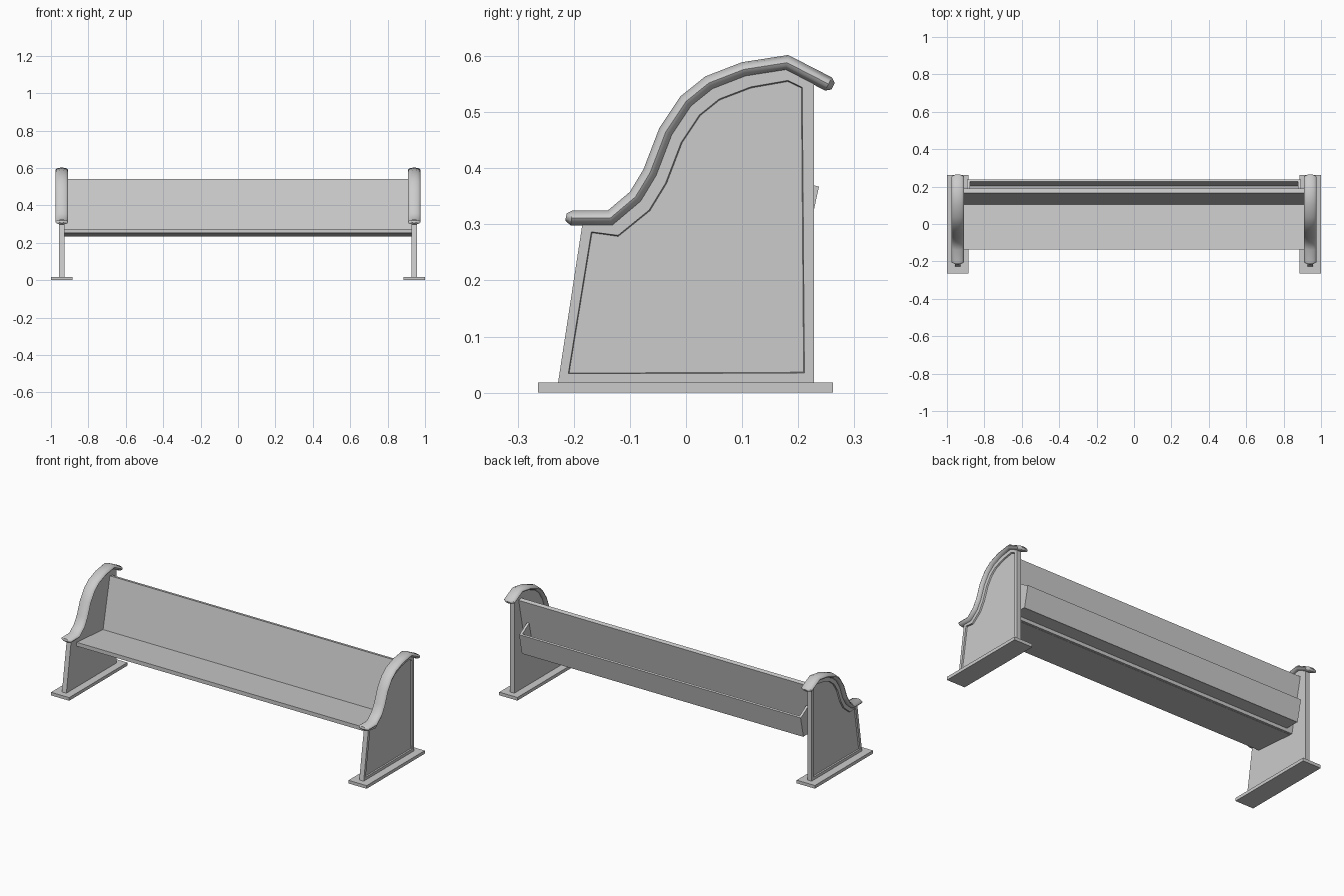
import bpy, bmesh, math
from mathutils import Vector

cube = bpy.data.objects.get("Cube")
if cube:
    bpy.data.objects.remove(cube, do_unlink=True)

grey = bpy.data.materials.new("plain grey")
grey.use_nodes = True
tone = (0.6, 0.6, 0.6, 1)
grey.diffuse_color = tone
grey.node_tree.nodes["Principled BSDF"].inputs["Base Color"].default_value = tone


def finish(name, bm):
    bmesh.ops.recalc_face_normals(bm, faces=bm.faces[:])
    mesh = bpy.data.meshes.new(name)
    bm.to_mesh(mesh)
    bm.free()
    mesh.materials.append(grey)
    obj = bpy.data.objects.new(name, mesh)
    bpy.context.collection.objects.link(obj)
    return obj


def prism(name, profile, x0, x1, inset=0, depth=0):
    """Extrude a (y, z) profile from x0 to x1; optionally recess the x1 face."""
    bm = bmesh.new()
    start = bm.faces.new([bm.verts.new((x0, y, z)) for y, z in profile])
    out = bmesh.ops.extrude_face_region(bm, geom=[start], use_keep_orig=True)
    for v in out["geom"]:
        if isinstance(v, bmesh.types.BMVert):
            v.co.x = x1
    bmesh.ops.recalc_face_normals(bm, faces=bm.faces[:])
    if inset:
        cap = next(f for f in bm.faces if all(abs(v.co.x - x1) < 1e-5 for v in f.verts))
        bmesh.ops.inset_individual(bm, faces=[cap], thickness=inset)
        bmesh.ops.inset_individual(bm, faces=[cap], thickness=0.002, depth=-depth)
    return finish(name, bm)


def rail(name, x, path, half_width, half_height, sides=14):
    """Sweep an oval along a (y, z) path, narrowing at both tips."""
    bm = bmesh.new()
    pts = [Vector(p) for p in path]
    rings = []
    for i, p in enumerate(pts):
        a = (p - pts[i - 1]).normalized() if i else None
        b = (pts[i + 1] - p).normalized() if i < len(pts) - 1 else None
        tangent = ((a or b) + (b or a)).normalized()
        normal = Vector((-tangent.y, tangent.x))
        miter = 1 / max(0.7, tangent.dot(a or b))
        size = 0.5 if i in (0, len(pts) - 1) else 1
        ring = []
        for k in range(sides):
            t = 2 * math.pi * k / sides
            q = p + normal * math.sin(t) * half_height * size * miter
            ring.append(bm.verts.new((x + math.cos(t) * half_width * size, q.x, q.y)))
        rings.append(ring)
    for r, s in zip(rings, rings[1:]):
        for k in range(sides):
            j = (k + 1) % sides
            bm.faces.new((r[k], r[j], s[j], s[k]))
    bm.faces.new(rings[0])
    bm.faces.new(rings[-1])
    obj = finish(name, bm)
    bpy.ops.object.select_all(action="DESELECT")
    obj.select_set(True)
    bpy.context.view_layer.objects.active = obj
    bpy.ops.object.shade_smooth_by_angle(angle=math.radians(40))
    return obj


# Shared outlines, as (y, z)
curve = [(-0.135, 0.311), (-0.09, 0.349), (-0.064, 0.392), (-0.036, 0.465),
         (0, 0.519), (0.041, 0.552), (0.103, 0.576), (0.18, 0.588)]
arm_path = [(-0.214, 0.313), (-0.204, 0.311)] + curve + [(0.254, 0.55), (0.262, 0.546)]
end_profile = ([(-0.228, 0.018), (-0.184, 0.305)] +
               [(y + 0.006, z - 0.008) for y, z in curve] +
               [(0.228, 0.556), (0.228, 0.018)])
foot = [(-0.264, 0), (0.262, 0), (0.262, 0.018), (-0.264, 0.018)]
bracket = [(0.132, 0.255), (0.203, 0.255), (0.226, 0.37), (0.165, 0.408)]

# Ends, mirrored left and right
for side, s in (("left", 1), ("right", -1)):
    prism(side + "_foot", foot, s * 0.885, s * 1.0)
    prism(side + "_end_panel", end_profile, s * 0.928, s * 0.956, 0.024, 0.008)
    rail(side + "_arm_rail", s * 0.942, arm_path, 0.034, 0.0135)
    prism(side + "_rack_bracket", bracket, s * 0.878, s * 0.892)

# Seat and back between the ends
prism("seat", [(-0.135, 0.274), (0.11, 0.255), (0.11, 0.233), (-0.135, 0.252)], -0.93, 0.93)
prism("backrest", [(0.1, 0.235), (0.166, 0.54), (0.189, 0.535), (0.124, 0.233)], -0.93, 0.93)

# Book rack behind the back
prism("rack_board", [(0.2, 0.25), (0.226, 0.37), (0.237, 0.367), (0.211, 0.248)], -0.892, 0.892)
prism("rack_shelf", [(0.125, 0.25), (0.203, 0.25), (0.205, 0.262), (0.128, 0.262)], -0.892, 0.892)
